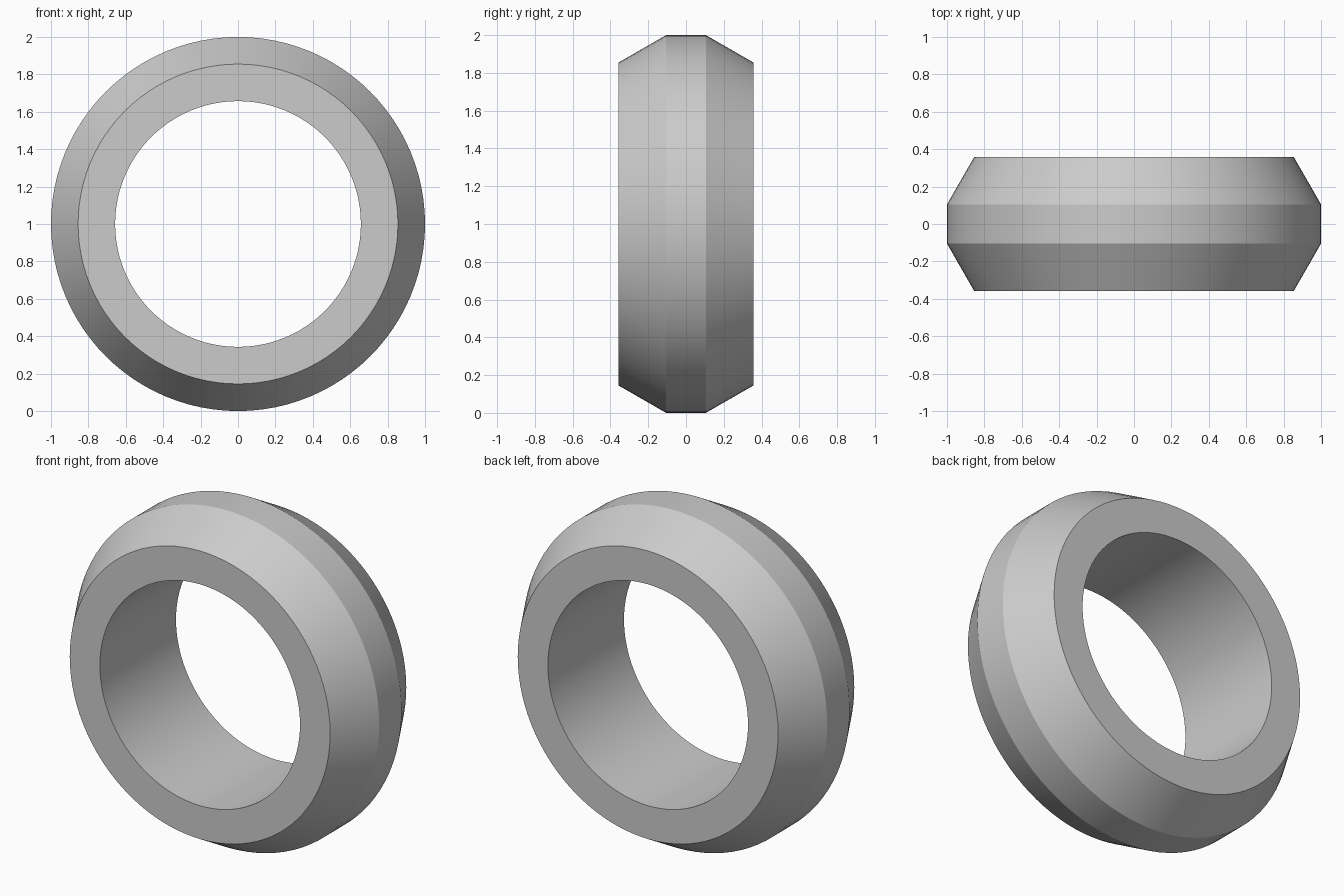
import bpy
import bmesh
import math
from mathutils import Matrix

cube = bpy.data.objects.get("Cube")
if cube:
    bpy.data.objects.remove(cube, do_unlink=True)

# Plain grey finish
grey = bpy.data.materials.new("grey")
grey.use_nodes = True
colour = (0.6, 0.6, 0.6, 1)
grey.diffuse_color = colour
grey.node_tree.nodes["Principled BSDF"].inputs["Base Color"].default_value = colour

# Cross-section as (radius, depth): straight bore, chamfered outer rim
half = [(0.657, 0.357), (0.855, 0.357), (1.0, 0.105)]
profile = half + [(r, -y) for r, y in reversed(half)]

# Spin the closed section about the depth axis
bm = bmesh.new()
verts = [bm.verts.new((r, y, 0)) for r, y in profile]
edges = [bm.edges.new((v, verts[i - 1])) for i, v in enumerate(verts)]
bmesh.ops.spin(bm, geom=verts + edges, cent=(0, 0, 0), axis=(0, 1, 0),
               angle=math.tau, steps=96, use_merge=True)
bmesh.ops.remove_doubles(bm, verts=bm.verts, dist=0.0001)
bmesh.ops.recalc_face_normals(bm, faces=bm.faces)
bmesh.ops.transform(bm, matrix=Matrix.Translation((0, 0, 1)), verts=bm.verts)
mesh = bpy.data.meshes.new("ring")
bm.to_mesh(mesh)
bm.free()
mesh.materials.append(grey)

ring = bpy.data.objects.new("ring", mesh)
bpy.context.collection.objects.link(ring)

# Smooth around the ring, crisp at the chamfers
bpy.ops.object.select_all(action="DESELECT")
ring.select_set(True)
bpy.context.view_layer.objects.active = ring
bpy.ops.object.shade_smooth_by_angle(angle=math.radians(25))
